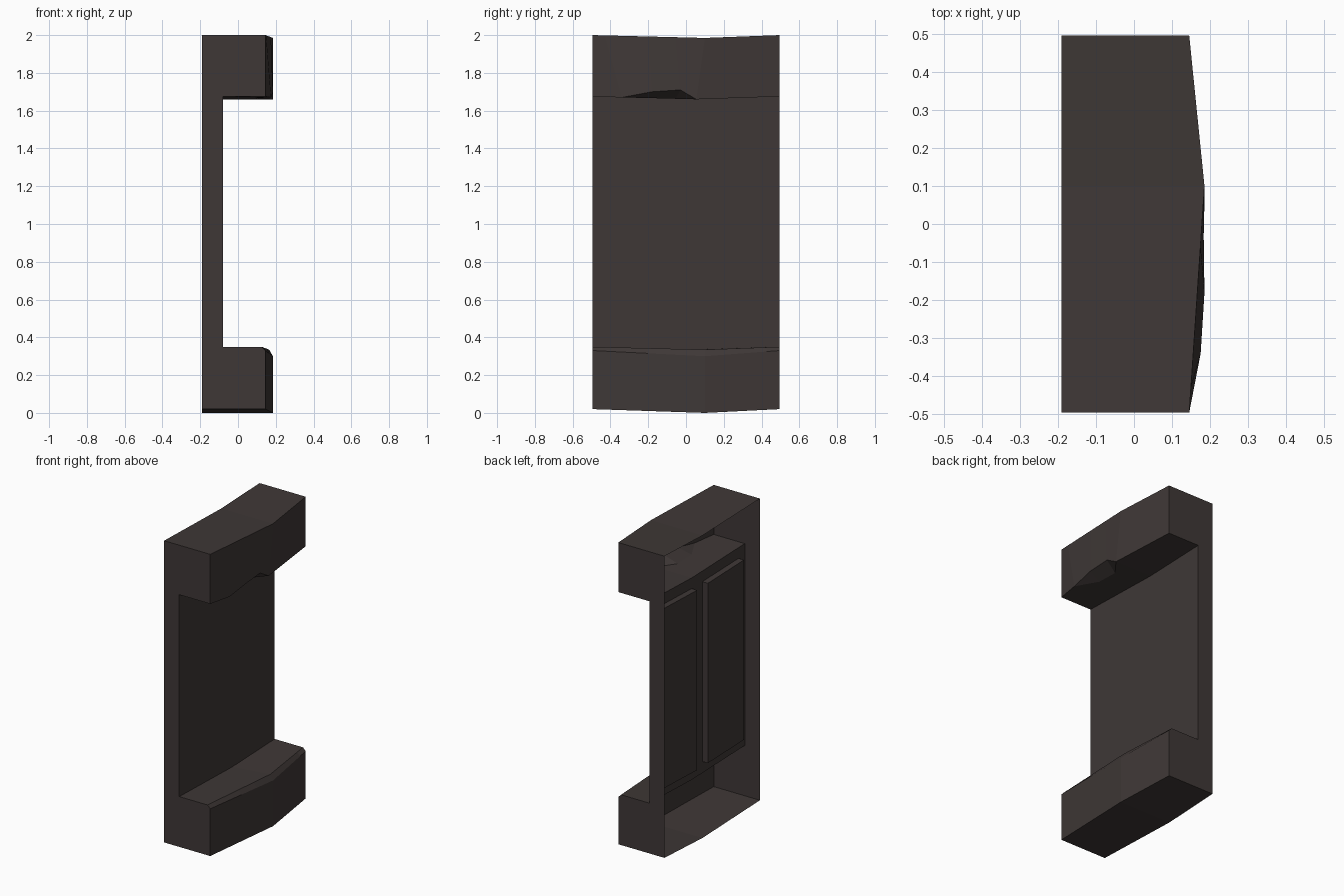
import bpy
import bmesh
from mathutils import Vector

cube = bpy.data.objects.get("Cube")
if cube:
    bpy.data.objects.remove(cube, do_unlink=True)

stone = bpy.data.materials.new("dark_brown_stone")
stone.use_nodes = True
colour = (0.049, 0.039, 0.037, 1)
stone.diffuse_color = colour
stone.node_tree.nodes["Principled BSDF"].inputs["Base Color"].default_value = colour

HALF = 0.495
BACK, WALL, END, MID = -0.19, -0.08, 0.145, 0.185
RECESS = 0.04

# Profile rows, floor to top: x and z at the ends, x and z at the bend, y of the bend
rows = [
    (BACK, 0.02, BACK, 0.0, 0.1),
    (END, 0.02, MID, 0.0, 0.1),
    (END, 0.33, MID, 0.30, 0.1),
    (0.125, 0.35, 0.165, 0.335, 0.1),
    (WALL, 0.35, WALL, 0.335, 0.055),
    (WALL, 0.425, WALL, 0.41, 0.055),
    (WALL, 1.605, WALL, 1.59, 0.055),
    (WALL, 1.675, WALL, 1.66, 0.055),
    (END, 1.675, MID, 1.66, 0.055),
    (END, 1.675, MID, 1.66, 0.055),
    (END, 2.0, MID, 1.985, 0.1),
    (BACK, 2.0, BACK, 1.985, 0.1),
]
columns = [-HALF, -0.43, -0.2, -0.055, None, 0.425, HALF]   # None is the bend
PANEL_ROW, CHIP_LOW, CHIP_TOP = 5, 8, 9

# Chipped lower edge of the upper block
chip = {
    (CHIP_LOW, 1): (0.175, -0.34, 1.67), (CHIP_TOP, 1): (0.175, -0.34, 1.67),
    (CHIP_LOW, 2): (0.10, -0.20, 1.667), (CHIP_TOP, 2): (0.185, -0.18, 1.70),
    (CHIP_LOW, 3): (0.10, -0.055, 1.663), (CHIP_TOP, 3): (0.183, -0.03, 1.71),
}


def point(r, c):
    if (r, c) in chip:
        return chip[r, c]
    x0, z0, x1, z1, bend = rows[r]
    y = bend if columns[c] is None else columns[c]
    t = (y + HALF) / (bend + HALF) if y <= bend else (HALF - y) / (HALF - bend)
    return (x0 + (x1 - x0) * t, y, z0 + (z1 - z0) * t)


# Bowed shell, open at the back
bm = bmesh.new()
grid = [[bm.verts.new(point(r, c)) for c in range(len(columns))] for r in range(len(rows))]
panels = []
for r in range(len(rows) - 1):
    for c in range(len(columns) - 1):
        face = bm.faces.new((grid[r][c], grid[r][c + 1], grid[r + 1][c + 1], grid[r + 1][c]))
        if r == PANEL_ROW and c in (1, 2, 4):
            panels.append(face)

# Recessed wall panels
out = bmesh.ops.extrude_face_region(bm, geom=panels)
moved = [g for g in out["geom"] if isinstance(g, bmesh.types.BMVert)]
bmesh.ops.translate(bm, verts=moved, vec=Vector((-RECESS, 0, 0)))

# End caps
for c in (0, len(columns) - 1):
    ring = [row[c] for r, row in enumerate(grid) if r != CHIP_TOP]
    bm.faces.new(ring)
    bmesh.ops.pointmerge(bm, verts=[grid[CHIP_LOW][c], grid[CHIP_TOP][c]],
                         merge_co=grid[CHIP_LOW][c].co)

bmesh.ops.remove_doubles(bm, verts=bm.verts[:], dist=0.0005)
bmesh.ops.recalc_face_normals(bm, faces=bm.faces[:])
bm.normal_update()
recessed = min((f for f in bm.faces if abs(f.normal.x) > 0.99),
               key=lambda f: abs(f.calc_center_median().z - 1) - f.calc_area())
if recessed.normal.x < 0:
    bmesh.ops.reverse_faces(bm, faces=bm.faces[:])

mesh = bpy.data.meshes.new("wall_section")
bm.to_mesh(mesh)
bm.free()
mesh.materials.append(stone)
wall = bpy.data.objects.new("wall_section", mesh)
bpy.context.collection.objects.link(wall)
